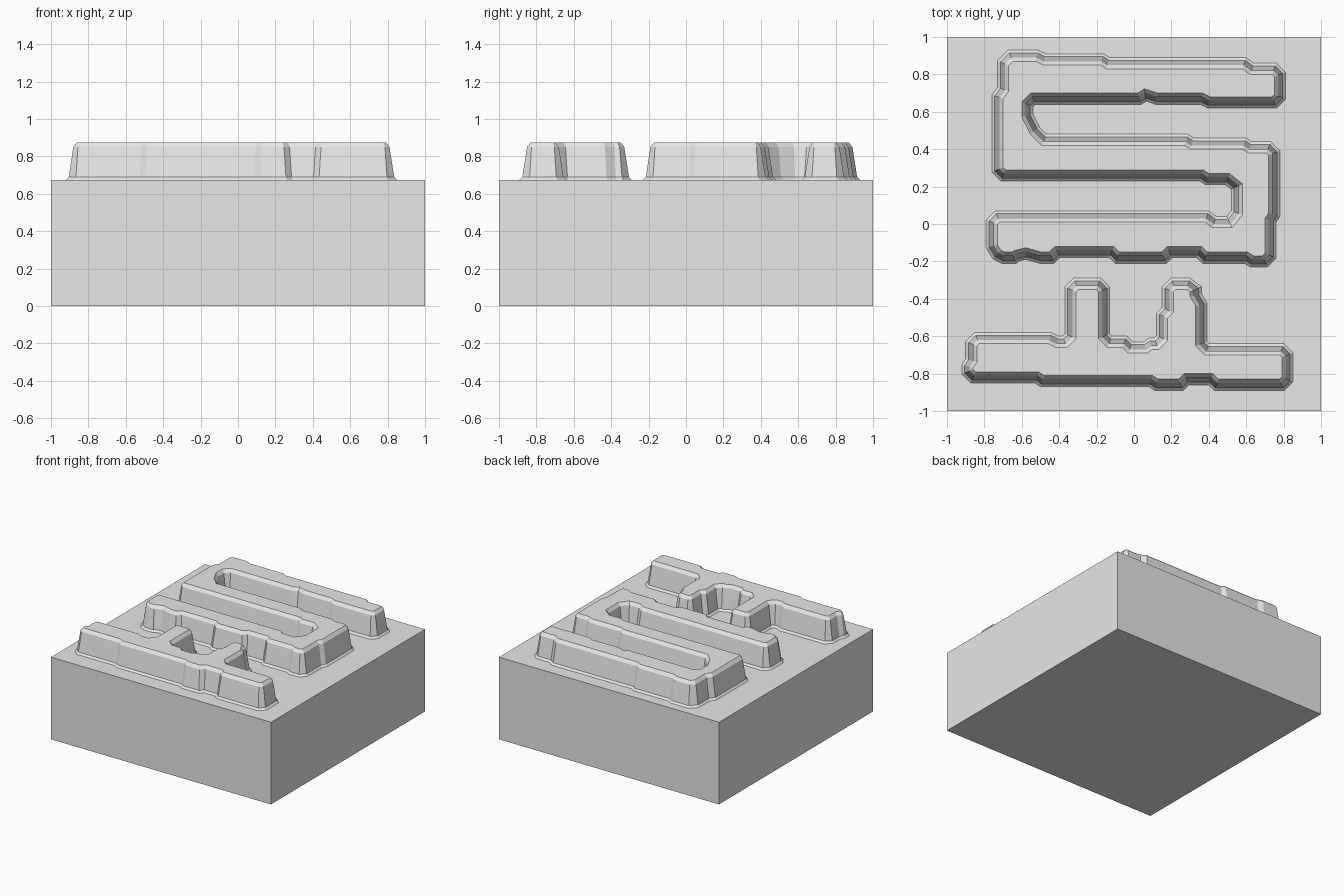
import bpy
import bmesh
from mathutils import Vector

default_cube = bpy.data.objects.get("Cube")
if default_cube:
    bpy.data.objects.remove(default_cube, do_unlink=True)

BLOCK_TOP = 0.675
CORNER_CUT = 0.03
# Wall profile as (outward offset, height), from the buried foot to the rim
WALL_PROFILE = [(0.03, BLOCK_TOP - 0.01), (0.03, BLOCK_TOP), (0.015, 0.69),
                (-0.01, 0.85), (-0.03, 0.875)]

stone = bpy.data.materials.new("plain grey stone")
stone.use_nodes = True
stone.diffuse_color = (0.8, 0.8, 0.8, 1)
stone.node_tree.nodes["Principled BSDF"].inputs["Base Color"].default_value = stone.diffuse_color


def make_object(name, bm):
    """Turn a finished bmesh into a flat-shaded stone object."""
    bmesh.ops.recalc_face_normals(bm, faces=bm.faces)
    mesh = bpy.data.meshes.new(name)
    bm.to_mesh(mesh)
    bm.free()
    mesh.materials.append(stone)
    part = bpy.data.objects.new(name, mesh)
    bpy.context.collection.objects.link(part)
    return part


def neighbours(points):
    """Yield every point of a closed outline with the one before and after it."""
    for index, point in enumerate(points):
        yield points[index - 1], point, points[(index + 1) % len(points)]


def chamfer_corners(points):
    """Cut the sharp corners of an outline and keep its shallow jogs."""
    result = []
    for before, point, after in neighbours(points):
        back = (before - point).normalized()
        ahead = (after - point).normalized()
        if back.dot(ahead) > -0.5:
            result += [point + back * CORNER_CUT, point + ahead * CORNER_CUT]
        else:
            result.append(point)
    return result


def offset_outline(points, distance):
    """Move a counter-clockwise outline outward with mitred corners."""
    result = []
    for before, point, after in neighbours(points):
        into = (point - before).normalized()
        out = (after - point).normalized()
        normal_in = Vector((into.y, -into.x))
        normal_out = Vector((out.y, -out.x))
        mitre = (normal_in + normal_out) / (1 + normal_in.dot(normal_out))
        result.append(point + mitre * distance)
    return result


def make_ridge(name, walls):
    """Sweep the wall profile round an outline given in hundredths."""
    outline = chamfer_corners([Vector(p) / 100 for wall in walls for p in wall])
    bm = bmesh.new()
    rings = []
    for distance, height in WALL_PROFILE:
        ring = offset_outline(outline, distance)
        rings.append([bm.verts.new((p.x, p.y, height)) for p in ring])
    count = len(outline)
    for lower, upper in zip(rings, rings[1:]):
        for i in range(count):
            j = (i + 1) % count
            bm.faces.new((lower[i], lower[j], upper[j], upper[i]))
    bm.faces.new(rings[-1])
    bm.faces.new(list(reversed(rings[0])))
    return make_object(name, bm)


# Square base block
bm = bmesh.new()
bmesh.ops.create_cube(bm, size=1)
for vert in bm.verts:
    vert.co = (vert.co.x * 2, vert.co.y * 2, (vert.co.z + 0.5) * BLOCK_TOP)
make_object("base_block", bm)

# Front ridge: a long bar with two stubs pointing back
front_bar_front = [(-89, -82), (-52, -82), (-49, -84), (9, -84), (12, -86),
                   (25, -86), (28, -83), (41, -83), (44, -86), (82, -86)]
left_stub = [(82, -67), (36, -67), (36, -43), (33, -38), (33, -35), (29, -32),
             (18, -32), (18, -46), (15, -49), (15, -64)]
gap_between_stubs = [(9, -64), (6, -66), (-2, -66), (-5, -63), (-16, -63)]
right_stub = [(-16, -32), (-34, -32), (-34, -63), (-41, -63), (-45, -61)]
front_bar_end = [(-87, -61), (-87, -73), (-89, -76)]
make_ridge("front_ridge", [front_bar_front, left_stub, gap_between_stubs,
                           right_stub, front_bar_end])

# Winding ridge: three long arms joined at alternating ends
near_arm_front = [(-76, -15), (-70, -18), (-64, -18), (-61, -15), (-50, -18),
                  (-44, -18), (-41, -15), (-12, -15), (-9, -18), (16, -18),
                  (19, -15), (35, -15), (38, -18), (60, -18), (63, -20)]
left_bend = [(73, -20), (73, 2), (75, 5), (75, 41)]
middle_arm_back = [(62, 41), (59, 43), (31, 43), (28, 45), (-48, 45)]
far_slot_end = [(-53, 50), (-57, 58), (-57, 67)]
far_arm_front = [(3, 67), (6, 69), (12, 67), (36, 67), (40, 65)]
far_arm_back = [(78, 65), (78, 83), (63, 83), (59, 86), (-14, 86), (-17, 88),
                (-48, 88), (-52, 90)]
right_bend = [(-66, 90), (-70, 86), (-70, 72), (-73, 68)]
middle_arm_front = [(-73, 26), (36, 26), (39, 24), (50, 24)]
near_slot_end = [(55, 20), (55, 6), (51, 1), (43, 1), (39, 4)]
near_arm_back = [(-76, 4)]
make_ridge("winding_ridge", [near_arm_front, left_bend, middle_arm_back,
                             far_slot_end, far_arm_front, far_arm_back,
                             right_bend, middle_arm_front, near_slot_end,
                             near_arm_back])
